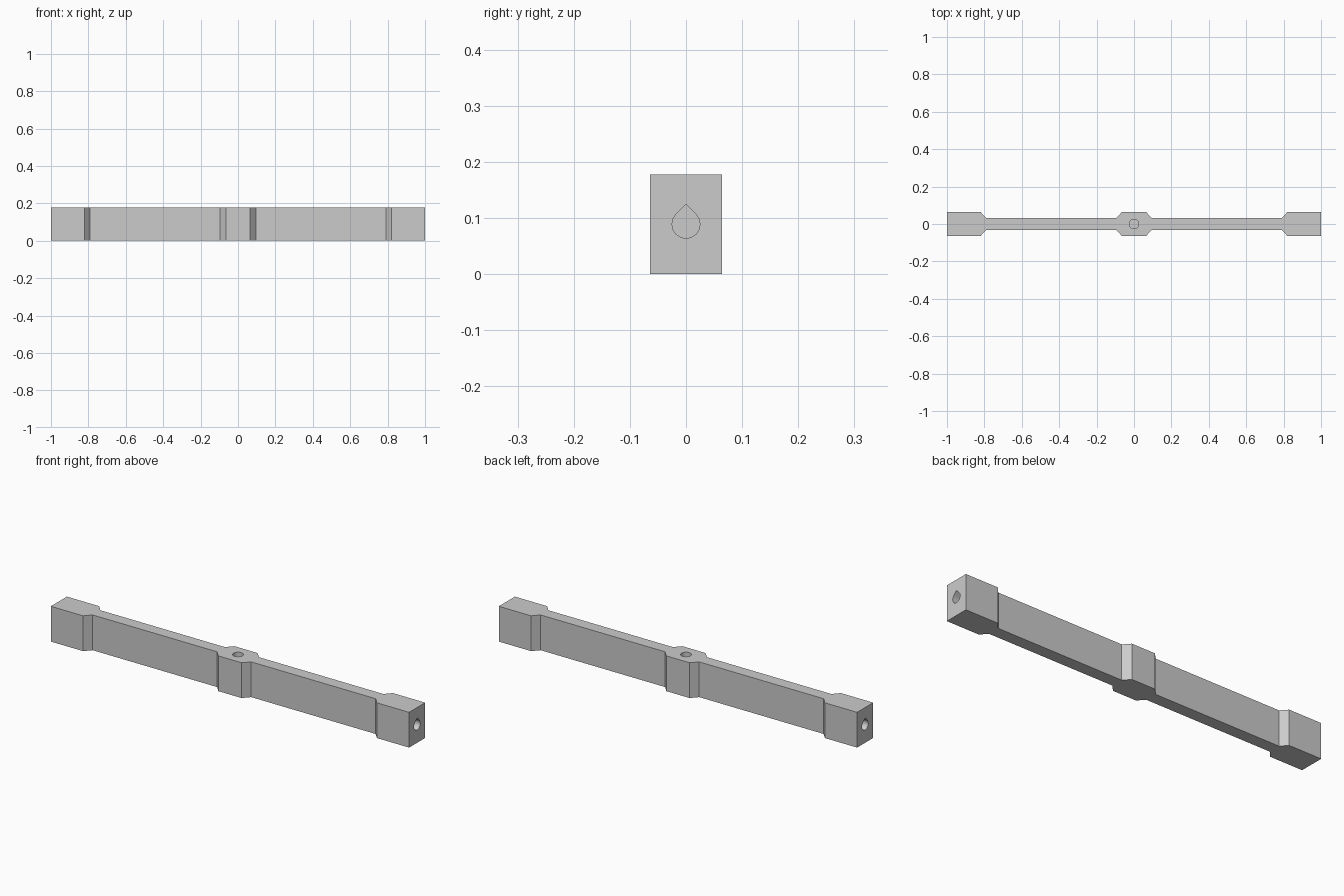
import bpy, bmesh, math

cube = bpy.data.objects.get("Cube")
if cube:
    bpy.data.objects.remove(cube, do_unlink=True)

HEIGHT, RADIUS, MID = 0.178, 0.025, 0.089

grey = bpy.data.materials.new("light grey")
grey.use_nodes = True
grey.diffuse_color = (0.6, 0.6, 0.6, 1)
grey.node_tree.nodes["Principled BSDF"].inputs["Base Color"].default_value = (0.6, 0.6, 0.6, 1)


def prism(name, outline, sweep):
    """Extrude a closed outline of 3D points along a sweep vector."""
    bm = bmesh.new()
    face = bm.faces.new([bm.verts.new(p) for p in outline])
    top = bmesh.ops.extrude_face_region(bm, geom=[face])["geom"]
    bmesh.ops.translate(bm, vec=sweep, verts=[v for v in top if isinstance(v, bmesh.types.BMVert)])
    bmesh.ops.recalc_face_normals(bm, faces=bm.faces)
    mesh = bpy.data.meshes.new(name)
    bm.to_mesh(mesh)
    bm.free()
    mesh.materials.append(grey)
    obj = bpy.data.objects.new(name, mesh)
    bpy.context.collection.objects.link(obj)
    return obj


# Bar: slim web with thick centre boss and ends, joined by chamfers
quarter = [(0.065, 0.064), (0.095, 0.031), (0.79, 0.031), (0.82, 0.064), (1, 0.064)]
back = [(-x, y) for x, y in reversed(quarter)] + quarter
plan = back + [(x, -y) for x, y in reversed(back)]
bar = prism("bar", [(x, y, 0) for x, y in plan], (0, 0, HEIGHT))

# Round hole in the centre boss, open at the top
angles = [math.tau * i / 32 for i in range(32)]
ring = [(RADIUS * math.cos(a), RADIUS * math.sin(a), HEIGHT - 0.12) for a in angles]
cutters = [prism("centre_hole_cutter", ring, (0, 0, 0.2))]

# Teardrop holes in both ends: three quarters of a circle and a point on top
arc = [math.radians(135 + 270 * i / 12) for i in range(13)]
drop = [(RADIUS * math.cos(a), MID + RADIUS * math.sin(a)) for a in arc]
drop.append((0, MID + RADIUS * math.sqrt(2)))
for side, label in ((1, "left"), (-1, "right")):
    outline = [(side * 0.82, y, z) for y, z in drop]
    cutters.append(prism(label + "_end_hole_cutter", outline, (side * 0.25, 0, 0)))

for cutter in cutters:
    cutter.hide_render = True
    cutter.hide_set(True)
    cut = bar.modifiers.new(cutter.name, "BOOLEAN")
    cut.operation = "DIFFERENCE"
    cut.solver = "EXACT"
    cut.object = cutter
